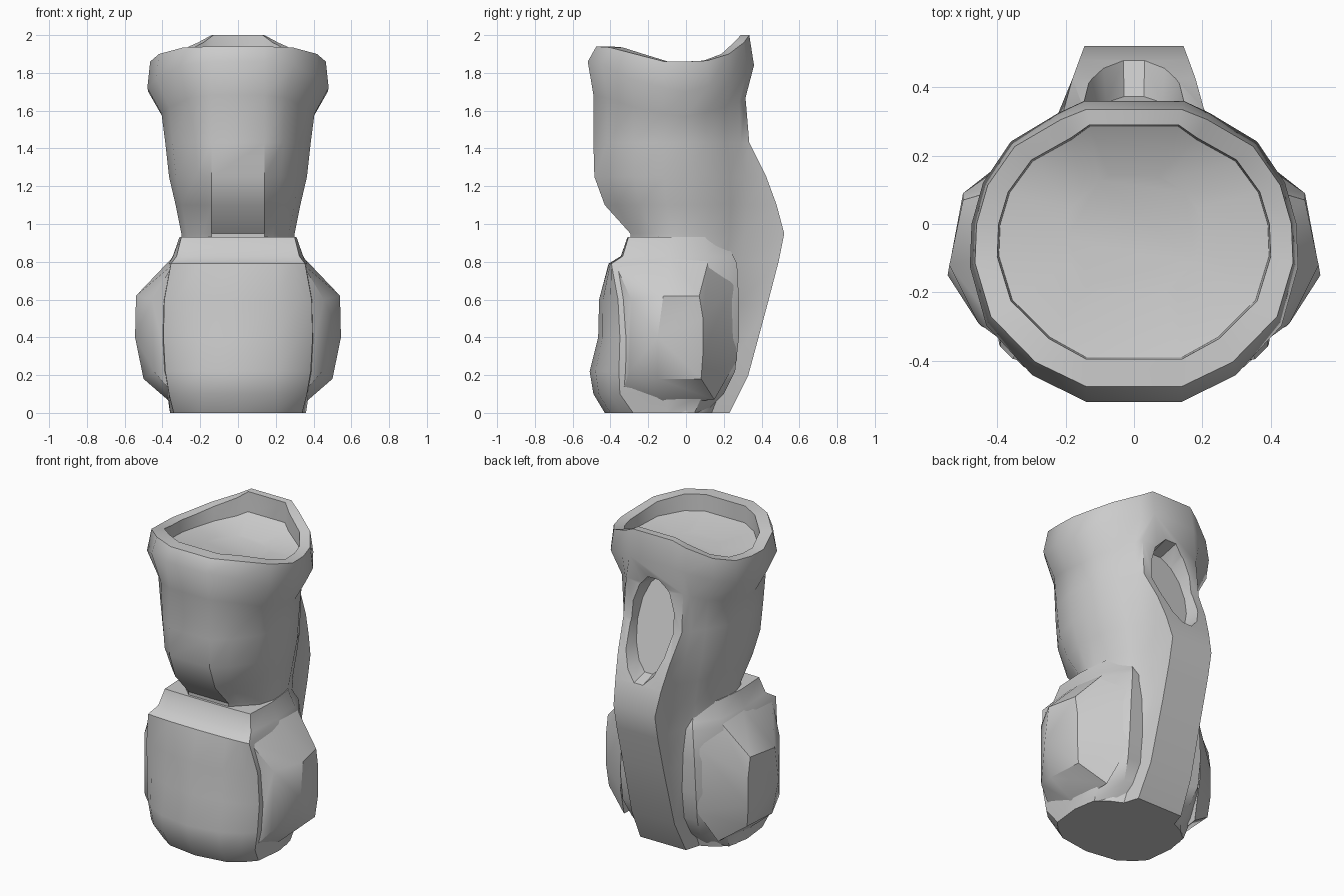
import bpy, bmesh, math

if "Cube" in bpy.data.objects:
    bpy.data.objects.remove(bpy.data.objects["Cube"])


def finish(name, bm, angle=32):
    bmesh.ops.recalc_face_normals(bm, faces=bm.faces)
    me = bpy.data.meshes.new(name)
    bm.to_mesh(me)
    bm.free()
    ob = bpy.data.objects.new(name, me)
    bpy.context.collection.objects.link(ob)
    if angle:
        shade(ob, angle)
    return ob


def shade(ob, angle):
    bpy.ops.object.select_all(action='DESELECT')
    ob.select_set(True)
    bpy.context.view_layer.objects.active = ob
    bpy.ops.object.shade_smooth_by_angle(angle=math.radians(angle))


def mirror_ring(half):
    # half outline from front to back, closed on the -x side
    return half + [(-x, y, z) for x, y, z in reversed(half) if x > 0]


def loft(rings):
    bm = bmesh.new()
    vs = [[bm.verts.new(p) for p in r] for r in rings]
    n = len(vs[0])
    for a, b in zip(vs, vs[1:]):
        for i in range(n):
            j = (i + 1) % n
            bm.faces.new((a[i], a[j], b[j], b[i]))
    bm.faces.new(vs[0])
    bm.faces.new(vs[-1])
    return bm


def body_ring(zs, w, yf, ym, yb, sx):
    # rounded section with a raised strip of half width sx at the back
    pts = [(.14 * min(1, w / .3), yf), (.62 * w, yf * .85), (.9 * w, yf * .57), (w, yf * .24), (.99 * w, 0),
           (.92 * w, .36 * ym), (.75 * w, .72 * ym), (max(.46 * w, sx + .03), .97 * ym), (sx, yb)]
    if not isinstance(zs, list):
        zs = [zs] * 9
    return mirror_ring([(x, y, z) for (x, y), z in zip(pts, zs)])


# Main tube: wavy rim, recessed top and back spine
top = [1.94, 1.935, 1.90, 1.86, 1.86, 1.865, 1.90, 1.96, 2.0]
band = [1.86, 1.84, 1.77, 1.72, 1.70, 1.73, 1.77, 1.81, 1.84]
under = [1.57 + .7 * (z - 1.70) for z in band]
floor = [1.79 + .65 * (z - 1.87) for z in top]
sections = [
    (0, .35, -.38, .14, .23, .16),
    (.2, .33, -.40, .22, .33, .15),
    (.57, .33, -.40, .28, .43, .145),
    (.8, .30, -.29, .30, .49, .145),
    (.95, .30, -.295, .32, .52, .145),
    (1.1, .33, -.43, .33, .48, .16),
    (1.25, .365, -.485, .32, .425, .18),
    (1.43, .385, -.49, .30, .335, .205),
    (under, .405, -.49, .29, .315, .20),
    (band, .48, -.52, .335, .36, .145),
    (top, .465, -.475, .315, .335, .14),
    (top, .40, -.395, .26, .29, .13),
    (floor, .395, -.39, .255, .285, .13),
    (1.79, .20, -.20, .13, .14, .07),
]
shell = finish("main_tube", loft([body_ring(*s) for s in sections]), 0)

# Egg-shaped recess in the back, narrower at the bottom
N = 14
cut_rings = []
for y, s, tilt in ((.285, .88, -.09), (.42, 1.0, -.09), (.80, 1.06, -.05)):
    ring = []
    for i in range(N):
        c, h = math.cos(2 * math.pi * i / N), math.sin(2 * math.pi * i / N)
        ring.append(((.16 + .015 * h) * s * c, y + tilt * h, 1.41 + .32 * s * h))
    cut_rings.append(ring)
cutter = finish("recess_cutter", loft(cut_rings), 0)
cutter.hide_render = True
mod = shell.modifiers.new("recess", 'BOOLEAN')
mod.operation = 'DIFFERENCE'
mod.solver = 'EXACT'
mod.object = cutter
bpy.context.view_layer.objects.active = shell
bpy.ops.object.modifier_apply(modifier=mod.name)
bpy.data.objects.remove(cutter)
shade(shell, 36)

# Bulging lower guard: z, corner x, front y, corner y, side x, back y
guard = []
for z, xc, yf, yc, w, yb in [
    (0, .34, -.43, -.28, .36, .10),
    (.1, .365, -.49, -.35, .375, .20),
    (.22, .385, -.51, -.355, .41, .26),
    (.4, .395, -.465, -.35, .415, .28),
    (.6, .39, -.46, -.36, .40, .28),
    (.79, .355, -.41, -.395, .37, .27),
    (.83, .325, -.345, -.335, .345, .25),
    (.93, .30, -.31, -.305, .31, .20),
]:
    guard.append(mirror_ring([(0, yf, z), (.2, yf * .8 + yc * .2, z), (xc * .84, yf * .4 + yc * .6, z),
                              (xc, yc, z), (w, -.1, z), (w * .93, yb * .45, z), (w * .64, yb, z)]))
finish("lower_guard", loft(guard), 40)

# Faceted pads on both sides
base = [(.34, -.375, .79), (.34, -.08, .83), (.33, .12, .81), (.27, .25, .68),
        (.27, .27, .28), (.33, .15, .07), (.35, -.12, .05), (.34, -.34, .10)]
face = [(.455, -.29, .60), (.54, -.12, .62), (.50, .07, .62), (.50, .09, .50),
        (.50, .09, .32), (.485, .08, .18), (.50, -.15, .18), (.445, -.30, .22)]
for side, sx in (("left", -1), ("right", 1)):
    bm = bmesh.new()
    a = [bm.verts.new((x * sx, y, z)) for x, y, z in base]
    b = [bm.verts.new((x * sx, y, z)) for x, y, z in face]
    ridge = bm.verts.new((.545 * sx, -.15, .40))
    for i in range(8):
        j = (i + 1) % 8
        bm.faces.new((a[i], a[j], b[j], b[i]))
        bm.faces.new((b[i], b[j], ridge))
    bm.faces.new(a)
    finish(side + "_pad", bm, 35)
